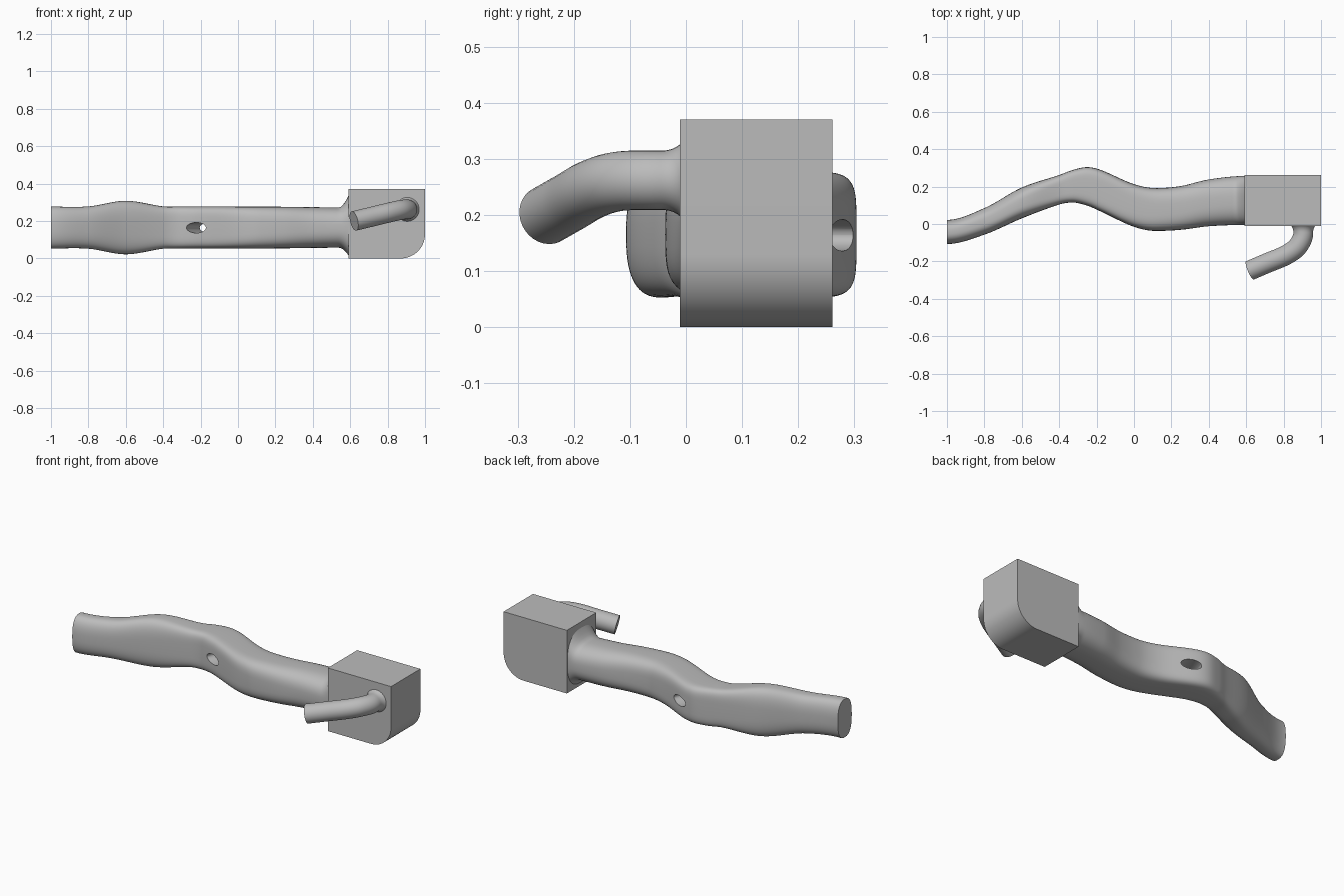
import bpy, bmesh, math
from mathutils import Vector

cube = bpy.data.objects.get("Cube")
if cube:
    bpy.data.objects.remove(cube, do_unlink=True)

grey = bpy.data.materials.new("plain grey")
grey.use_nodes = True
GREY = (0.5, 0.5, 0.5, 1)
grey.diffuse_color = GREY
grey.node_tree.nodes["Principled BSDF"].inputs["Base Color"].default_value = GREY


def finish(name, bm):
    bmesh.ops.recalc_face_normals(bm, faces=bm.faces)
    me = bpy.data.meshes.new(name)
    bm.to_mesh(me)
    bm.free()
    me.materials.append(grey)
    ob = bpy.data.objects.new(name, me)
    bpy.context.collection.objects.link(ob)
    return ob


def activate(ob):
    bpy.ops.object.select_all(action='DESELECT')
    ob.select_set(True)
    bpy.context.view_layer.objects.active = ob


def smooth(ob, angle=40):
    activate(ob)
    bpy.ops.object.shade_smooth_by_angle(angle=math.radians(angle))


def loft(name, rings):
    """Skin a list of closed rings and cap both ends."""
    bm = bmesh.new()
    loops = [[bm.verts.new(p) for p in ring] for ring in rings]
    for a, b in zip(loops, loops[1:]):
        for i in range(len(a)):
            j = (i + 1) % len(a)
            bm.faces.new((a[i], a[j], b[j], b[i]))
    bm.faces.new(loops[0])
    bm.faces.new(loops[-1])
    return finish(name, bm)


def interp(stations, x):
    """Cubic interpolation of station rows, flat at local extremes."""
    def slope(i, c):
        if i == 0 or i == len(stations) - 1:
            return 0
        a, b, d = stations[i - 1], stations[i], stations[i + 1]
        if (b[c] - a[c]) * (d[c] - b[c]) <= 0:
            return 0
        return (d[c] - a[c]) / (d[0] - a[0])
    i = 0
    while i < len(stations) - 2 and x > stations[i + 1][0]:
        i += 1
    p, q = stations[i], stations[i + 1]
    h = q[0] - p[0]
    t = (x - p[0]) / h
    out = []
    for c in range(1, len(p)):
        m0, m1 = slope(i, c) * h, slope(i + 1, c) * h
        out.append((2*t**3 - 3*t*t + 1) * p[c] + (t**3 - 2*t*t + t) * m0
                   + (3*t*t - 2*t**3) * q[c] + (t**3 - t*t) * m1)
    return out


def spow(v, e):
    return math.copysign(abs(v) ** e, v)


# Wavy bar: x, front y, back y, half height, corner squareness
BAR = [
    (-1.00, -0.107, 0.022, 0.112, 2.6),
    (-0.80, -0.057, 0.085, 0.113, 2.8),
    (-0.60, 0.030, 0.195, 0.143, 3.2),
    (-0.40, 0.104, 0.262, 0.113, 4.5),
    (-0.33, 0.115, 0.288, 0.112, 5.0),
    (-0.25, 0.098, 0.304, 0.112, 5.0),
    (-0.18, 0.068, 0.290, 0.112, 5.0),
    (0.00, -0.015, 0.213, 0.112, 4.2),
    (0.12, -0.037, 0.192, 0.112, 3.6),
    (0.25, -0.031, 0.203, 0.111, 3.2),
    (0.40, -0.012, 0.238, 0.109, 2.8),
    (0.60, -0.005, 0.257, 0.107, 2.6),
]
rings = []
SIDES, STEPS = 64, 128
for k in range(STEPS + 1):
    x = -1 + 1.6 * k / STEPS
    lo, hi, half, n = interp(BAR, x)
    flare = max(0, (x - 0.54) / 0.06) ** 1.7
    cz = 0.165 + 0.015 * flare
    half += 0.07 * flare
    ring = []
    for s in range(SIDES):
        a = 2 * math.pi * s / SIDES
        ring.append((x, (lo + hi) / 2 + (hi - lo) / 2 * spow(math.cos(a), 2 / n),
                     cz + half * spow(math.sin(a), 2 / n)))
    rings.append(ring)
bar = loft("wavy_bar", rings)

# Oval hole through the bar
front, back = Vector((-0.255, 0.0, 0.164)), Vector((-0.115, 0.38, 0.164))
axis = (back - front).normalized()
side = Vector((axis.y, -axis.x, 0))
cutter = loft("hole_cutter", [
    [c + side * 0.056 * math.cos(2 * math.pi * s / 32)
     + Vector((0, 0, 0.028 * math.sin(2 * math.pi * s / 32))) for s in range(32)]
    for c in (front, back)])
cutter.hide_render = True
mod = bar.modifiers.new("hole", 'BOOLEAN')
mod.operation = 'DIFFERENCE'
mod.solver = 'EXACT'
mod.object = cutter
activate(bar)
bpy.ops.object.modifier_apply(modifier="hole")
bpy.data.objects.remove(cutter, do_unlink=True)
smooth(bar)

# End block with one rounded lower edge
R = 0.13
profile = [(0.59, 0.37), (0.59, 0)]
for k in range(17):
    a = math.pi / 2 * k / 16
    profile.append((1 - R + R * math.sin(a), R - R * math.cos(a)))
profile.append((1, 0.37))
block = loft("end_block", [[(x, y, z) for x, z in profile] for y in (-0.011, 0.261)])
smooth(block, 30)

# Bent handle with a flared root
PATH = [(0.0, 0.905, 0.0, 0.262), (0.06, 0.905, -0.05, 0.262),
        (0.14, 0.875, -0.12, 0.26), (0.21, 0.815, -0.165, 0.247),
        (0.31, 0.7175, -0.2065, 0.2235), (0.41, 0.62, -0.248, 0.2)]


def path_point(d):
    return Vector(interp(PATH, d))


rings = []
for k in range(49):
    d = 0.41 * (k / 48) ** 1.3
    p = path_point(d)
    if d < 0.05:
        t = Vector((0, -1, 0))
    elif d > 0.3:
        t = Vector(PATH[-1][1:]) - Vector(PATH[-2][1:])
    else:
        t = path_point(d + 0.015) - path_point(d - 0.015)
    t.normalize()
    u = t.cross(Vector((0, 0, 1))).normalized()
    v = u.cross(t)
    r = 0.053 + 0.035 * max(0, 1 - d / 0.05) ** 2
    rings.append([p + r * (u * math.cos(2 * math.pi * s / 32)
                           + v * math.sin(2 * math.pi * s / 32)) for s in range(32)])
handle = loft("bent_handle", rings)
smooth(handle)
